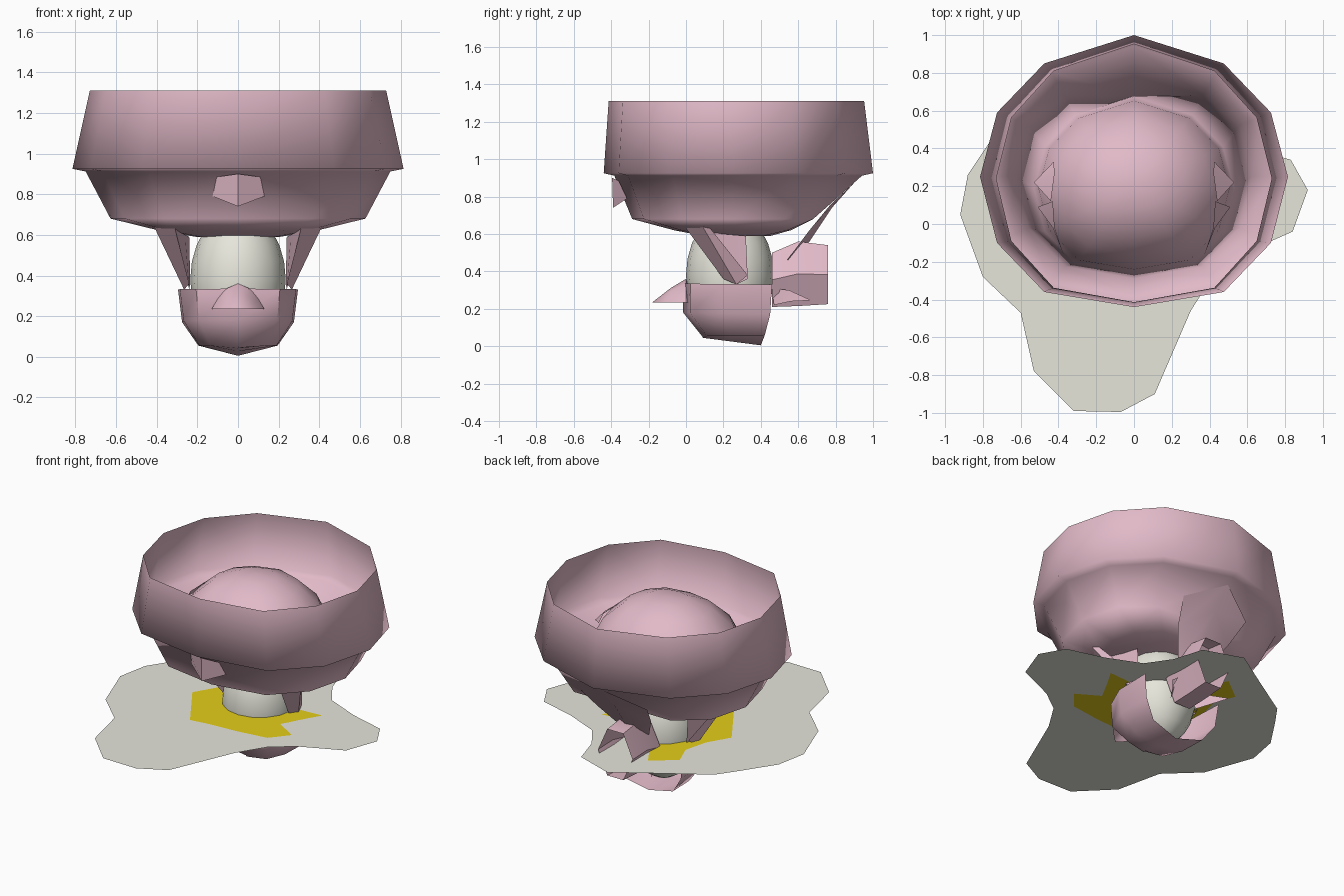
import bpy, bmesh, math
from mathutils import Vector

if "Cube" in bpy.data.objects:
    bpy.data.objects.remove(bpy.data.objects["Cube"])


def material(name, rgb):
    m = bpy.data.materials.new(name)
    m.use_nodes = True
    m.diffuse_color = (*rgb, 1)
    m.node_tree.nodes["Principled BSDF"].inputs["Base Color"].default_value = (*rgb, 1)
    return m


pink = material("dusty pink", (0.76, 0.49, 0.58))
grey = material("warm grey", (0.79, 0.79, 0.71))
yellow = material("mustard yellow", (0.78, 0.62, 0.01))


def finish(name, bm, mat, angle=45, recalc=True):
    """Make the object; an angle of None smooths every edge."""
    bmesh.ops.remove_doubles(bm, verts=bm.verts, dist=0.0005)
    if recalc:
        bmesh.ops.recalc_face_normals(bm, faces=bm.faces)
    mesh = bpy.data.meshes.new(name)
    bm.to_mesh(mesh)
    bm.free()
    mesh.materials.append(mat)
    ob = bpy.data.objects.new(name, mesh)
    bpy.context.collection.objects.link(ob)
    bpy.ops.object.select_all(action='DESELECT')
    ob.select_set(True)
    bpy.context.view_layer.objects.active = ob
    if angle is None:
        bpy.ops.object.shade_smooth()
    else:
        bpy.ops.object.shade_smooth_by_angle(angle=math.radians(angle))


def skin(bm, rows, closed=False):
    """Skin between rows of points; closed rows are listed so that faces point outward."""
    grid = [[bm.verts.new(p) for p in row] for row in rows]
    n = len(rows[0])
    for a, b in zip(grid, grid[1:]):
        for i in range(n if closed else n - 1):
            j = (i + 1) % n
            bm.faces.new((a[i], a[j], b[j], b[i]))


def loft(name, rows, mat, closed=False):
    bm = bmesh.new()
    skin(bm, rows, closed)
    finish(name, bm, mat, recalc=not closed)


def mirrored(rows, side):
    return [[(side * x, y, z) for x, y, z in row] for row in rows]


def flat_shape(name, outline, z, mat):
    bm = bmesh.new()
    bm.faces.new([bm.verts.new((x, y, z)) for x, y in outline])
    bmesh.ops.triangulate(bm, faces=bm.faces)
    finish(name, bm, mat)


# Twelve-sided plan of the cap, as half an outline that is mirrored
half = [(0, .73), (-.475, .58), (-.725, .32), (-.815, -.02), (-.725, -.37), (-.475, -.63), (0, -.71)]
plan = half + [(-x, y) for x, y in half[-2:0:-1]]


def cap_row(scale, z, deep=1.0, back=1.0, centre=.27):
    """One ring of the cap; deep stretches it in y, back limits how far it reaches behind."""
    return [(x * scale, centre + min(y * scale * deep, back), z) for x, y in plan]


# Cap: bowl and turned-up rim in one strip, with a dome rising from the bowl
seam = cap_row(.77, .68, 1.02, .41)
bm = bmesh.new()
skin(bm, [cap_row(0, .585), cap_row(.25, .59), cap_row(.47, .62, 1, .29), seam,
          cap_row(.92, .912), cap_row(1, .925), cap_row(.895, 1.31, 1.06, 1, .26)], True)
skin(bm, [seam] + [cap_row(s, z, 1, 1, .2) for s, z in
                   ((.65, .74), (.62, .89), (.51, 1.06), (.34, 1.18), (.16, 1.235), (0, 1.245))], True)
finish("cap", bm, pink, None, False)

# Folded badge plate on the front of the bowl
loft("front_badge", [[(-.105, -.36, .885), (0, -.395, .9), (.11, -.36, .885)],
                     [(-.125, -.315, .79), (0, -.39, .74), (.13, -.315, .79)]], pink)

# Rounded core
bm = bmesh.new()
bmesh.ops.create_uvsphere(bm, u_segments=16, v_segments=12, radius=1)
for v in bm.verts:
    v.co = Vector((v.co.x * .235, .235 + v.co.y * .235, .38 + v.co.z * .34))
finish("core", bm, grey, 60)


# Open-backed cup wrapped round the core
def cup_row(width, front, back, z_front, z_back):
    side = [(1, 0), (.97, .55), (.7, .92), (0, 1)]
    pts = side + [(-s, t) for s, t in side[-2::-1]]
    return [(width * s, back + (front - back) * t, z_back + (z_front - z_back) * t) for s, t in pts]


loft("cup", [cup_row(.295, -.015, .46, .335, .33),
             cup_row(.275, -.015, .45, .18, .17),
             cup_row(.195, .085, .42, .055, .055),
             cup_row(0, .09, .40, .045, .005)], pink)

# Half-cone beak with a flat underside
arc = [(-.13, .235), (-.1, .285), (-.06, .335), (0, .36), (.06, .335), (.1, .285), (.13, .235)]
loft("beak", [[(0, -.18, .235)] * 7,
              [(x * .8, -.08, .235 + (z - .235) * .62) for x, z in arc],
              [(x, .0, z) for x, z in arc],
              [(x, .04, .235) for x, z in arc]], pink)

# Side straps, small fins lying on the dome and blades beside the tail
strap = [[(.31, .0, .63), (.42, .08, .655), (.39, .13, .63)],
         [(.24, .2, .36), (.265, .27, .33), (.25, .33, .38)]]
brace = [[(.31, .0, .63), (.26, .2, .6), (.24, .32, .59)],
         [(.24, .2, .36), (.24, .27, .33), (.235, .33, .36)]]
fin = [[(.425, .33, 1.0), (.42, .27, 1.06), (.44, .12, 1.04)],
       [(.425, .33, 1.0), (.53, .22, .95), (.44, .12, 1.04)]]
low_fin = [[(.37, -.17, .97), (.42, -.02, 1.03), (.43, .12, 1.05)],
           [(.37, -.17, .97), (.43, -.02, 1.0), (.51, .09, .96)]]
blade = [[(.06, .46, .31), (.1, .47, .22)], [(.15, .55, .30), (.16, .56, .24)],
         [(.2, .66, .25), (.2, .66, .245)]]
parts = {"strap": strap, "strap_inner": brace, "cap_fin": fin,
         "cap_low_fin": low_fin, "tail_blade": blade}
for side, word in ((1, "left"), (-1, "right")):
    for part, rows in parts.items():
        loft(word + "_" + part, mirrored(rows, side), pink)

# Folded strap from the back of the cap to the tail
loft("back_strap", [[(-.25, .775, .76), (0, .9, .875), (.25, .775, .76)],
                    [(-.2, .66, .62), (0, .78, .74), (.2, .66, .62)],
                    [(-.1, .54, .46), (0, .6, .47), (.1, .54, .46)]], pink)

# Six-sided tail tube
hexagon = [(-.06, 0), (-.13, .5), (-.06, 1), (.06, 1), (.13, .5), (.06, 0)]
loft("tail", [[(x, y, lo + (hi - lo) * t) for x, t in hexagon]
              for y, lo, hi in ((.46, .21, .50), (.60, .215, .56), (.76, .225, .54))], pink, True)

# Ground sheet with its painted patch on both faces
sheet = [(-.92, .05), (-.88, .26), (-.74, .47), (-.64, .61), (-.35, .79), (-.08, .96), (.18, .87),
         (.24, .67), (.35, .51), (.58, .41), (.83, .34), (.92, .18), (.84, -.04), (.57, -.16),
         (.42, -.27), (.3, -.46), (.11, -.9), (-.07, -.995), (-.32, -.99), (-.53, -.78),
         (-.6, -.47), (-.8, -.28)]
flat_shape("ground_sheet", sheet, .36, grey)
patch = [(-.42, .11), (-.33, .26), (-.29, .42), (-.345, .56), (-.19, .68), (-.11, .55), (.08, .42),
         (.26, .28), (.43, .29), (.36, .17), (.29, .04), (.44, -.05), (.34, -.17), (.12, -.2),
         (-.06, -.21), (-.2, -.23)]
flat_shape("ground_patch_top", patch, .362, yellow)
flat_shape("ground_patch_underside", patch, .358, yellow)
